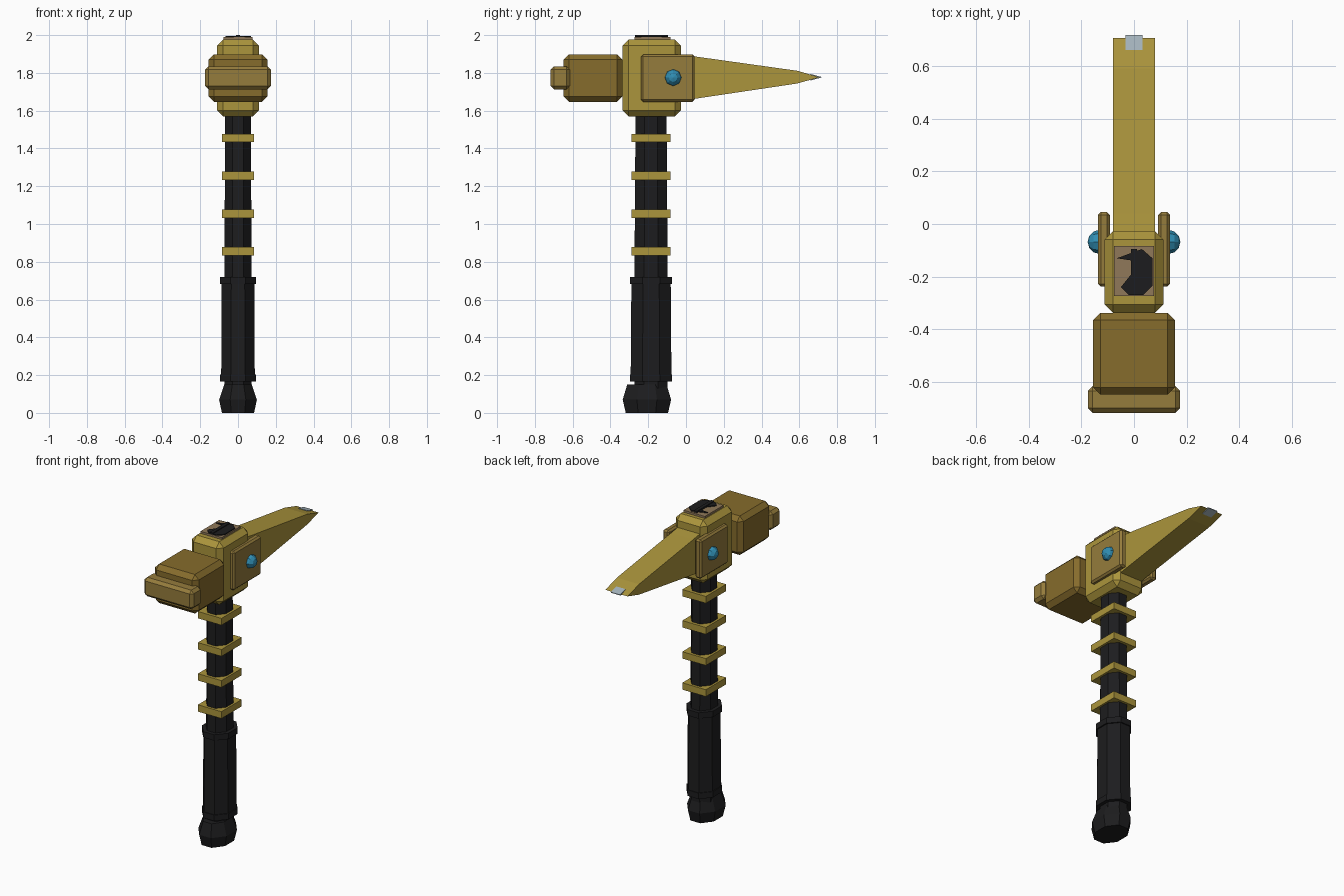
import bpy, bmesh, math
from mathutils import Matrix

if "Cube" in bpy.data.objects:
    bpy.data.objects.remove(bpy.data.objects["Cube"])

def mat(name, r, g, b):
    m = bpy.data.materials.new(name)
    m.diffuse_color = (r, g, b, 1)
    m.use_nodes = True
    m.node_tree.nodes["Principled BSDF"].inputs["Base Color"].default_value = m.diffuse_color
    return m

gold = mat("gold", .41, .30, .045)
bronze = mat("bronze", .24, .15, .025)
brass = mat("brass", .30, .20, .045)
black = mat("black", .012, .012, .013)
tan = mat("tan", .28, .19, .10)
blue = mat("blue", .03, .27, .45)
steel = mat("steel", .38, .46, .51)

def finish(bm, name, material):
    bmesh.ops.recalc_face_normals(bm, faces=bm.faces[:])
    me = bpy.data.meshes.new(name)
    bm.to_mesh(me)
    bm.free()
    ob = bpy.data.objects.new(name, me)
    bpy.context.collection.objects.link(ob)
    me.materials.append(material)
    return ob

def box(name, material, x, y, z, bevel=0):
    """Box from (min, max) ranges with an optional single chamfer."""
    bm = bmesh.new()
    bmesh.ops.create_cube(bm, size=1)
    for v in bm.verts:
        for i, (a, b) in enumerate((x, y, z)):
            v.co[i] = b if v.co[i] > 0 else a
    if bevel:
        bmesh.ops.bevel(bm, geom=bm.edges[:], offset=bevel, segments=1,
                        profile=.5, affect='EDGES')
    return finish(bm, name, material)

def octagon_loft(name, material, yc, sections):
    """Eight-sided flat-fronted column; sections are (z, half x, half y)."""
    bm = bmesh.new()
    k = 1 / math.cos(math.pi / 8)
    rings = []
    for z, rx, ry in sections:
        angles = [math.pi / 8 + i * math.pi / 4 for i in range(8)]
        rings.append([bm.verts.new((k * rx * math.cos(a), yc + k * ry * math.sin(a), z)) for a in angles])
    for lo, hi in zip(rings, rings[1:]):
        for i in range(8):
            j = (i + 1) % 8
            bm.faces.new((lo[i], lo[j], hi[j], hi[i]))
    bm.faces.new(rings[0])
    bm.faces.new(rings[-1])
    return finish(bm, name, material)

def prism(name, material, outline, axis, lo, hi):
    """Extrude a 2D outline along x (outline in y,z) or z (outline in x,y)."""
    bm = bmesh.new()
    place = (lambda a, b, c: (c, a, b)) if axis == 'x' else (lambda a, b, c: (a, b, c))
    f = bm.faces.new([bm.verts.new(place(a, b, lo)) for a, b in outline])
    ext = bmesh.ops.extrude_face_region(bm, geom=[f])
    move = (hi - lo, 0, 0) if axis == 'x' else (0, 0, hi - lo)
    bmesh.ops.translate(bm, vec=move, verts=[g for g in ext["geom"] if isinstance(g, bmesh.types.BMVert)])
    return finish(bm, name, material)

HY = -.185   # handle axis

# Handle
octagon_loft("pommel", black, -.207, [(0, .085, .112), (.07, .1, .128), (.15, .073, .104)])
octagon_loft("shaft", black, HY, [(.1, .072, .088), (.72, .072, .088), (1.6, .068, .082)])
octagon_loft("grip", black, HY, [(.18, .089, .108), (.7, .086, .104)])
for i, z in enumerate((.165, .682)):
    octagon_loft(f"grip_collar_{i}", black, HY, [(z, .094, .112), (z + .038, .094, .112)])
for i in range(4):
    z = .855 + .2 * i
    box(f"handle_ring_{i}", gold, (-.084, .084), (HY - .103, HY + .103), (z - .022, z + .022))

# Head
box("head_block", gold, (-.112, .112), (-.337, -.027), (1.57, 1.976), .032)
box("hammer_body", bronze, (-.155, .155), (-.648, -.337), (1.647, 1.898), .028)
box("hammer_face", brass, (-.175, .175), (-.717, -.615), (1.713, 1.835), .018)

# Pick blade and steel tip
prism("pick_blade", gold, [(-.1, 1.91), (.04, 1.888), (.59, 1.811), (.706, 1.777),
                           (.59, 1.744), (.04, 1.662), (-.1, 1.64)], 'x', -.079, .079)
prism("blade_tip", steel, [(.66, 1.794), (.717, 1.779), (.717, 1.775), (.66, 1.760)], 'x', -.033, .033)

# Cheek plates and gems on both sides
for s, side in ((-1, "left"), (1, "right")):
    box(f"cheek_plate_{side}", brass, tuple(sorted((s * .092, s * .137))), (-.238, .045), (1.647, 1.898), .011)
    bm = bmesh.new()
    bmesh.ops.create_uvsphere(bm, u_segments=8, v_segments=6, radius=.046,
                              matrix=Matrix.Translation((s * .13, -.068, 1.775)) @ Matrix.Rotation(math.pi / 2, 4, 'Y'))
    finish(bm, f"gem_{side}", blue)

# Top panel with plain dark inlay and bar
box("top_panel", tan, (-.076, .076), (-.273, -.083), (1.96, 1.989))
prism("top_inlay", black, [(-.05, -.24), (-.02, -.27), (.035, -.27), (.07, -.235), (.07, -.13),
                           (.03, -.095), (-.065, -.13), (.0, -.14), (.01, -.165)], 'z', 1.98, 1.995)
box("inlay_bar", black, (-.011, .011), (-.27, -.095), (1.98, 2.0))
